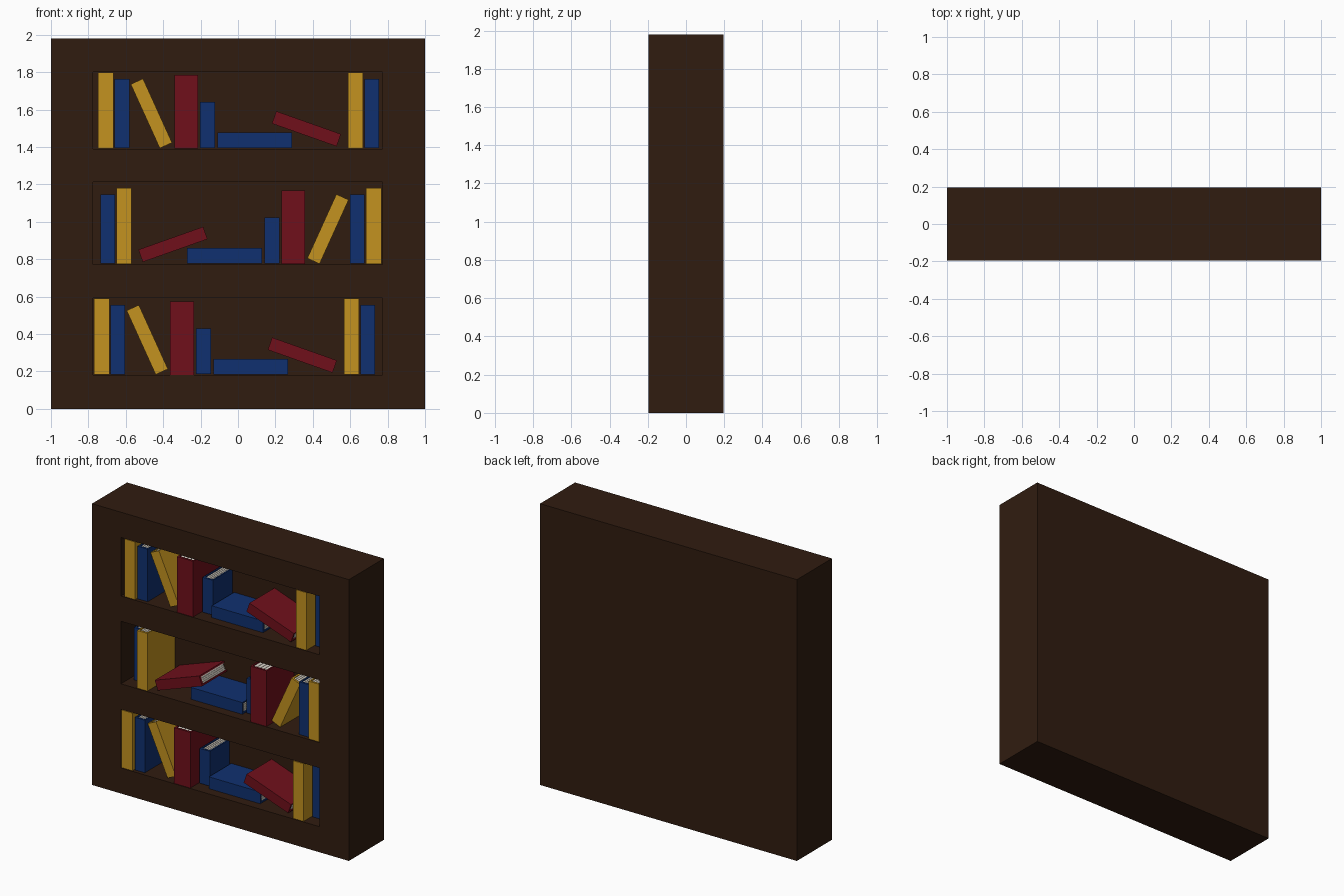
import bpy, bmesh
from math import radians
from mathutils import Vector

if "Cube" in bpy.data.objects:
    bpy.data.objects.remove(bpy.data.objects["Cube"])

FRONT, BACK_WALL = -0.195, 0.115


def material(name, rgb):
    m = bpy.data.materials.new(name)
    m.diffuse_color = (*rgb, 1)
    m.use_nodes = True
    m.node_tree.nodes["Principled BSDF"].inputs["Base Color"].default_value = m.diffuse_color
    return m


WOOD = material("dark_wood", (0.030, 0.0115, 0.005))
PAPER = material("paper", (0.75, 0.70, 0.62))
COVERS = {
    "yellow": material("yellow_cover", (0.55, 0.29, 0.014)),
    "blue": material("blue_cover", (0.005, 0.03, 0.16)),
    "red": material("red_cover", (0.16, 0.005, 0.011)),
}


def add_box(bm, lo, hi, mat=0):
    verts = bmesh.ops.create_cube(bm, size=1)["verts"]
    for v in verts:
        v.co = Vector(lo[i] + (v.co[i] + 0.5) * (hi[i] - lo[i]) for i in range(3))
    for f in {f for v in verts for f in v.link_faces}:
        f.material_index = mat


def finish(bm, name, mats):
    bmesh.ops.recalc_face_normals(bm, faces=bm.faces)
    me = bpy.data.meshes.new(name)
    bm.to_mesh(me)
    bm.free()
    for m in mats:
        me.materials.append(m)
    ob = bpy.data.objects.new(name, me)
    bpy.context.collection.objects.link(ob)
    return ob


# Case: solid block with three recessed shelf openings
bm = bmesh.new()
add_box(bm, (-1, FRONT, 0), (1, -FRONT, 1.98))
case = finish(bm, "bookcase", [WOOD])
bm = bmesh.new()
for z0, z1 in ((0.18, 0.593), (0.772, 1.212), (1.39, 1.802)):
    add_box(bm, (-0.775, FRONT - 0.1, z0), (0.772, BACK_WALL, z1))
cutter = finish(bm, "shelf_cutter", [WOOD])
cutter.hide_render = True
cut = case.modifiers.new("shelves", "BOOLEAN")
cut.object, cut.operation, cut.solver = cutter, "DIFFERENCE", "EXACT"
bpy.context.view_layer.objects.active = case
bpy.ops.object.modifier_apply(modifier=cut.name)
bpy.data.objects.remove(cutter)


def book(name, colour, x, z, thick, height, angle, setback):
    """Folded cover with the spine in front, and layered pages inside."""
    t, h, c = thick / 2, height / 2, 0.01
    depth = BACK_WALL - 0.002 - FRONT - setback
    bm = bmesh.new()
    profile = [(-t, 0), (t, 0), (t, depth), (t - c, depth), (t - c, 0.015),
               (c - t, 0.015), (c - t, depth), (-t, depth)]
    face = bm.faces.new([bm.verts.new((px, py, -h)) for px, py in profile])
    top = bmesh.ops.extrude_face_region(bm, geom=[face])["geom"]
    bmesh.ops.translate(bm, vec=(0, 0, height),
                        verts=[g for g in top if isinstance(g, bmesh.types.BMVert)])
    layers, gap = 4, 0.003
    step = (thick - 2 * c) / layers
    for i in range(layers):
        x0 = c - t + i * step
        add_box(bm, (x0 + gap / 2, 0.015, 0.006 - h),
                (x0 + step - gap / 2, depth - 0.006, h - 0.006), 1)
    # Filler core behind the gaps between the page layers
    add_box(bm, (c - t, 0.015, 0.01 - h), (t - c, depth - 0.01, h - 0.01), 1)
    ob = finish(bm, name, [COVERS[colour], PAPER])
    ob.location = (x, FRONT + setback, z)
    ob.rotation_euler.y = radians(angle)


# Books of one shelf: colour, x, z above shelf, thickness, height, angle, setback
SET = [
    ("yellow", -0.707, 0.206, 0.083, 0.406, 0, 0.001),
    ("blue", -0.620, 0.189, 0.078, 0.370, 0, 0.02),
    ("yellow", -0.463, 0.189, 0.072, 0.376, -24.4, 0.04),
    ("red", -0.277, 0.198, 0.127, 0.392, 0, 0.001),
    ("blue", -0.163, 0.128, 0.080, 0.245, 0, 0.09),
    ("blue", 0.090, 0.045, 0.083, 0.400, 90, 0.06),
    ("red", 0.366, 0.107, 0.070, 0.367, 109.5, 0.03),
    ("yellow", 0.628, 0.206, 0.080, 0.406, 0, 0.001),
    ("blue", 0.715, 0.189, 0.078, 0.370, 0, 0.09),
]
# The middle shelf holds the same set mirrored
for shelf, floor, sign, shift in (("lower", 0.18, 1, -0.022),
                                  ("middle", 0.772, -1, 0.018),
                                  ("upper", 1.39, 1, 0)):
    for i, (col, x, z, t, h, a, s) in enumerate(SET, 1):
        book(f"{shelf}_shelf_{col}_book_{i}", col, sign * x + shift,
             floor + z, t, h, sign * a, s)
